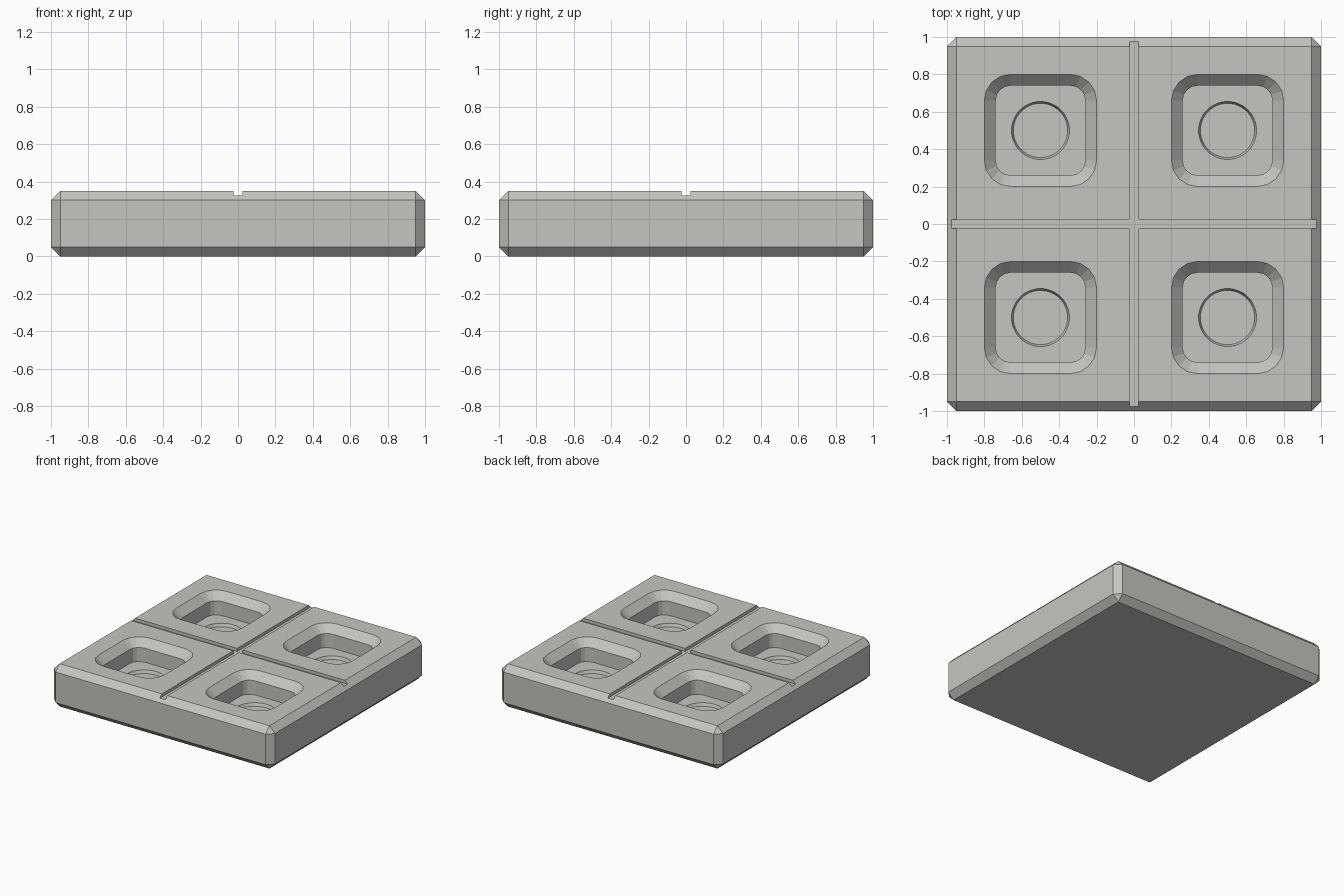
import bpy, bmesh
from math import cos, sin, pi

cube = bpy.data.objects.get("Cube")
if cube:
    bpy.data.objects.remove(cube, do_unlink=True)

HEIGHT, FLOOR = 0.35, 0.175

# Single flat colour
stone = bpy.data.materials.new("warm_grey")
stone.use_nodes = True
COLOUR = (0.56, 0.56, 0.53, 1)
stone.diffuse_color = COLOUR
stone.node_tree.nodes["Principled BSDF"].inputs["Base Color"].default_value = COLOUR


def finish(name, bm):
    bmesh.ops.recalc_face_normals(bm, faces=bm.faces[:])
    mesh = bpy.data.meshes.new(name)
    bm.to_mesh(mesh)
    bm.free()
    mesh.materials.append(stone)
    obj = bpy.data.objects.new(name, mesh)
    bpy.context.collection.objects.link(obj)
    return obj


def add_box(bm, size, z):
    verts = bmesh.ops.create_cube(bm, size=1)["verts"]
    bmesh.ops.scale(bm, vec=size, verts=verts)
    bmesh.ops.translate(bm, vec=(0, 0, z), verts=verts)


def rounded_square(half, radius, steps):
    pts = []
    for q, (sx, sy) in enumerate(((1, 1), (-1, 1), (-1, -1), (1, -1))):
        for i in range(steps + 1):
            a = (q + i / steps) * pi / 2
            pts.append((sx * (half - radius) + radius * cos(a),
                        sy * (half - radius) + radius * sin(a)))
    return pts


def circle(radius, count=48):
    return [(radius * cos(2 * pi * i / count), radius * sin(2 * pi * i / count))
            for i in range(count)]


def loft(bm, sections, cx, cy):
    rings = [[bm.verts.new((cx + x, cy + y, z)) for x, y in pts] for pts, z in sections]
    for a, b in zip(rings, rings[1:]):
        for i in range(len(a)):
            j = (i + 1) % len(a)
            bm.faces.new((a[i], a[j], b[j], b[i]))
    bm.faces.new(rings[0])
    bm.faces.new(rings[-1])


# Chamfered slab
bm = bmesh.new()
add_box(bm, (2, 2, HEIGHT), HEIGHT / 2)
slab = finish("tile_slab", bm)
bevel = slab.modifiers.new("edge_chamfer", "BEVEL")
bevel.width = 0.05
bevel.segments = 1

# Cross grooves
cutters = []
for name, size in (("groove_x", (2.2, 0.05, 0.1)), ("groove_y", (0.05, 2.2, 0.1))):
    bm = bmesh.new()
    add_box(bm, size, HEIGHT + 0.025)
    cutters.append(finish(name, bm))

# Four pockets with chamfered rims, then a shallow round seat in each floor
pockets, seats = bmesh.new(), bmesh.new()
for cx in (-0.5, 0.5):
    for cy in (-0.5, 0.5):
        loft(pockets, [(rounded_square(0.31, 0.15, 4), HEIGHT + 0.01),
                       (rounded_square(0.24, 0.08, 4), HEIGHT - 0.06),
                       (rounded_square(0.24, 0.08, 4), FLOOR)], cx, cy)
        loft(seats, [(circle(0.165), FLOOR + 0.025),
                     (circle(0.145), FLOOR - 0.025)], cx, cy)
cutters += [finish("pockets", pockets), finish("round_seats", seats)]

for cutter in cutters:
    cutter.hide_render = True
    mod = slab.modifiers.new(cutter.name, "BOOLEAN")
    mod.operation = "DIFFERENCE"
    mod.solver = "EXACT"
    mod.object = cutter

# Bake the cuts and drop the cutters
graph = bpy.context.evaluated_depsgraph_get()
baked = bpy.data.meshes.new_from_object(slab.evaluated_get(graph))
slab.modifiers.clear()
slab.data = baked
for cutter in cutters:
    bpy.data.objects.remove(cutter, do_unlink=True)
